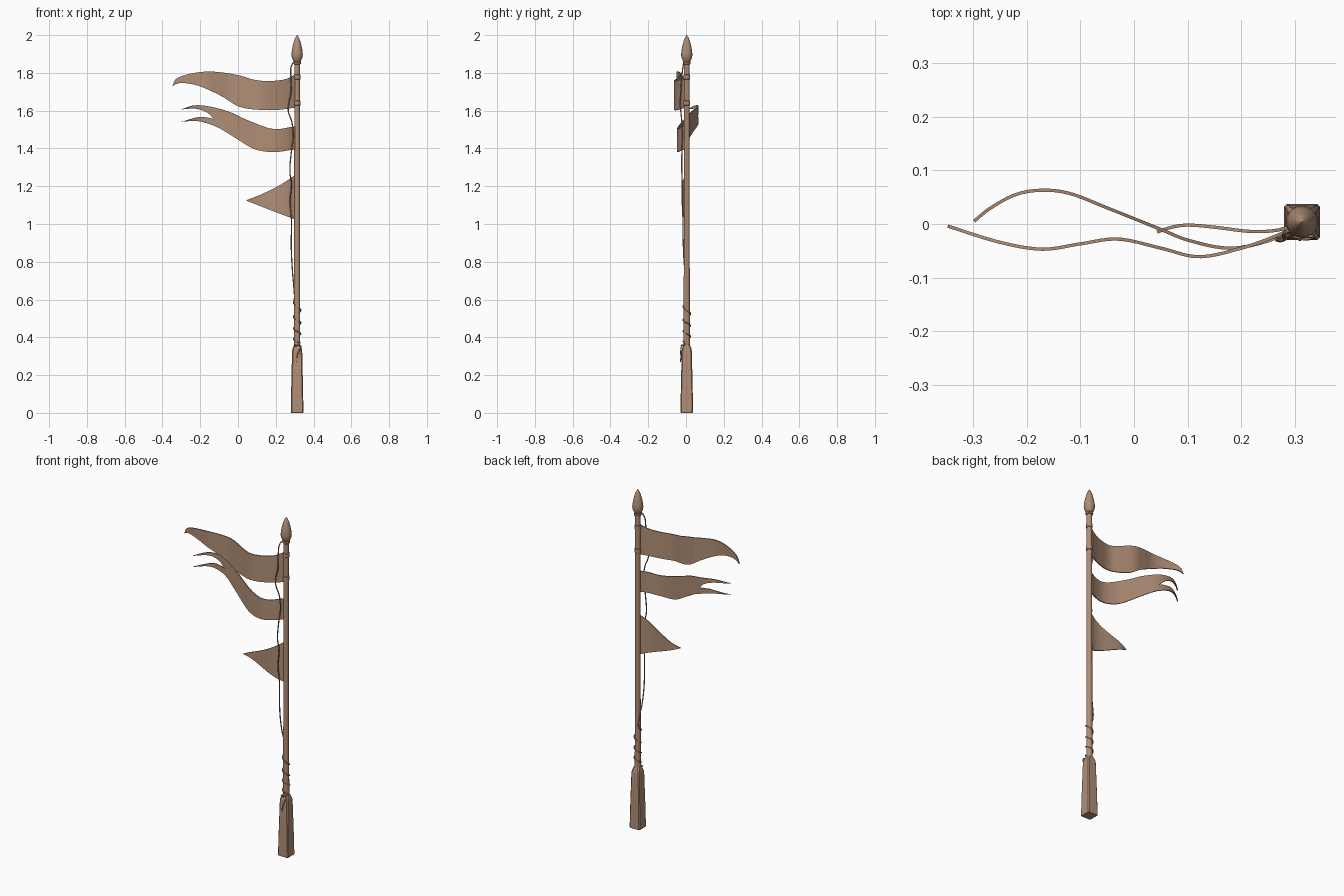
import bpy, bmesh, math
from mathutils import Vector

if "Cube" in bpy.data.objects:
    bpy.data.objects.remove(bpy.data.objects["Cube"])

CX, CY = 0.313, 0.004
mat = bpy.data.materials.new("weathered_tan")
mat.diffuse_color = (0.43, 0.27, 0.18, 1)
mat.use_nodes = True
mat.node_tree.nodes["Principled BSDF"].inputs["Base Color"].default_value = mat.diffuse_color


def finish(obj, angle=35):
    if not obj.data.materials:
        obj.data.materials.append(mat)
    bpy.ops.object.select_all(action='DESELECT')
    bpy.context.view_layer.objects.active = obj
    obj.select_set(True)
    bpy.ops.object.shade_smooth_by_angle(angle=math.radians(angle))
    return obj


def new_object(name, bm):
    bmesh.ops.remove_doubles(bm, verts=bm.verts, dist=1e-5)
    bmesh.ops.recalc_face_normals(bm, faces=bm.faces)
    me = bpy.data.meshes.new(name)
    bm.to_mesh(me)
    bm.free()
    obj = bpy.data.objects.new(name, me)
    bpy.context.collection.objects.link(obj)
    return obj


def loft(name, rings, angle=35):
    bm = bmesh.new()
    loops = [[bm.verts.new(p) for p in r] for r in rings]
    n = len(loops[0])
    for a, b in zip(loops, loops[1:]):
        for i in range(n):
            bm.faces.new((a[i], a[(i + 1) % n], b[(i + 1) % n], b[i]))
    bm.faces.new(loops[0])
    bm.faces.new(loops[-1])
    return finish(new_object(name, bm), angle)


def lathe(name, profile, n=20):
    return loft(name, [[(CX + r * math.cos(2 * math.pi * i / n), CY + r * math.sin(2 * math.pi * i / n), z)
                        for i in range(n)] for r, z in profile])


def smooth(pts, x):
    """Cubic interpolation through points sorted by descending x."""
    def slope(i):
        a, b = pts[max(i - 1, 0)], pts[min(i + 1, len(pts) - 1)]
        return (b[1] - a[1]) / (b[0] - a[0])
    for i in range(len(pts) - 1):
        (x0, y0), (x1, y1) = pts[i], pts[i + 1]
        if x >= x1 - 1e-9:
            break
    h = x1 - x0
    t = (x - x0) / h
    return ((2*t**3 - 3*t**2 + 1) * y0 + (t**3 - 2*t**2 + t) * h * slope(i)
            + (3*t**2 - 2*t**3) * y1 + (t**3 - t**2) * h * slope(i + 1))


def flag(name, wave, bands, cols=48, rows=4):
    """bands: (top edge, bottom edge) pairs, each a list of (x, z)."""
    bm = bmesh.new()
    for top, bottom in bands:
        x0, x1 = top[0][0], top[-1][0]
        prev = None
        for c in range(cols + 1):
            x = x0 + (x1 - x0) * c / cols
            zt, zb, y = smooth(top, x), smooth(bottom, x), smooth(wave, x)
            col = [bm.verts.new((x, y, zt + (zb - zt) * r / rows)) for r in range(rows + 1)]
            if prev:
                for r in range(rows):
                    bm.faces.new((prev[r], col[r], col[r + 1], prev[r + 1]))
            prev = col
    bmesh.ops.dissolve_degenerate(bm, dist=1e-5, edges=bm.edges)
    obj = new_object(name, bm)
    mod = obj.modifiers.new("cloth_thickness", 'SOLIDIFY')
    mod.thickness, mod.offset = 0.006, 0
    bpy.context.view_layer.objects.active = obj
    bpy.ops.object.modifier_apply(modifier=mod.name)
    return finish(obj)


# Square chamfered foot
def octagon(h, c, z):
    k = h - c
    return [(CX + x, CY + y, z) for x, y in
            ((h, -k), (h, k), (k, h), (-k, h), (-h, k), (-h, -k), (-k, -h), (k, -h))]


loft("pole_foot", [octagon(*s) for s in
     ((.031, .005, 0), (.0335, .005, .004), (.0315, .005, .12), (.027, .006, .325),
      (.025, .007, .34), (.017, .007, .36))], 20)

# Pole, finial and flag rings
lathe("pole", [(.0165, .34), (.0155, 1.0), (.015, 1.87)])
lathe("finial", [(.015, 1.845), (.020, 1.848), (.021, 1.856), (.018, 1.861), (.022, 1.868), (.028, 1.882),
                 (.030, 1.897), (.028, 1.918), (.023, 1.945), (.016, 1.970), (.008, 1.990), (.001, 2.0)])
for i, z in enumerate((1.778, 1.64)):
    lathe(f"flag_ring_{i + 1}", [(.015, z - .013), (.018, z - .011), (.018, z + .011), (.015, z + .013)])

# Long pointed streamer
flag("streamer_top",
     [(.302, -.003), (.27, -.02), (.2, -.045), (.12, -.061), (.05, -.045), (-.03, -.028),
      (-.1, -.037), (-.17, -.047), (-.25, -.034), (-.347, -.004)],
     [([(.302, 1.79), (.25, 1.766), (.155, 1.757), (.08, 1.765), (0, 1.788), (-.09, 1.803), (-.167, 1.807),
        (-.25, 1.796), (-.31, 1.778), (-.335, 1.76), (-.347, 1.73)],
       [(.302, 1.616), (.22, 1.605), (.14, 1.603), (.01, 1.62), (-.087, 1.677), (-.204, 1.73),
        (-.283, 1.746), (-.325, 1.743), (-.347, 1.73)])])

# Swallow-tailed streamer, two bands joined up to the notch
notch = (-.125, 1.556)
shaft = [(.302, 1.456), (.19, 1.442), (.07, 1.472), (-.03, 1.52), notch]
wave2 = [(.302, -.003), (.26, -.028), (.18, -.045), (.1, -.03), (.05, -.01), (-.05, .03),
         (-.12, .057), (-.17, .063), (-.22, .055), (-.27, .028), (-.298, .005)]
top2 = [(.302, 1.517), (.19, 1.503), (.06, 1.545), (-.045, 1.593), (-.15, 1.622), (-.23, 1.628), (-.298, 1.607)]
low2 = [(.302, 1.395), (.19, 1.381), (.087, 1.397), (-.02, 1.46), (-.1, 1.508), (-.18, 1.538),
        (-.23, 1.546), (-.298, 1.541)]
flag("streamer_swallowtail", wave2,
     [(top2, shaft + [(-.16, 1.588), (-.22, 1.61), (-.298, 1.607)]),
      (shaft + [(-.16, 1.563), (-.205, 1.567), (-.298, 1.541)], low2)])

# Small triangular pennant
flag("pennant",
     [(.302, .0), (.27, -.011), (.22, -.014), (.15, -.006), (.1, -.002), (.07, -.006), (.043, -.015)],
     [([(.302, 1.257), (.22, 1.205), (.13, 1.16), (.043, 1.125)],
       [(.302, 1.025), (.22, 1.055), (.13, 1.09), (.043, 1.125)])], 24)

# Slack rope, coiled round the pole bottom and hanging over the foot
pts = [(.300, -.010, 1.86), (.286, -.014, 1.845), (.279, -.022, 1.78), (.281, -.028, 1.70), (.270, -.031, 1.64),
       (.266, -.028, 1.60), (.285, -.022, 1.54), (.292, -.020, 1.46), (.281, -.022, 1.37), (.275, -.022, 1.27),
       (.283, -.020, 1.22), (.276, -.020, 1.12), (.283, -.016, 1.02), (.282, -.014, .88), (.289, -.004, .74),
       (.296, .012, .66)]
for i in range(29):
    a = math.radians(140 - i * 45 * -1)
    z = .60 - .23 * (i / 28) ** .8
    pts.append((CX + .0195 * math.cos(a), CY + .0195 * math.sin(a), z))
pts += [(.298, -.021, .355), (.330, -.023, .357), (.322, -.028, .325), (.312, -.027, .30), (.309, -.029, .27)]
cu = bpy.data.curves.new("rope", 'CURVE')
cu.dimensions = '3D'
cu.bevel_depth, cu.bevel_resolution, cu.resolution_u = .0033, 1, 5
cu.use_fill_caps = True
sp = cu.splines.new('BEZIER')
sp.bezier_points.add(len(pts) - 1)
for bp, p in zip(sp.bezier_points, pts):
    bp.co = Vector(p)
    bp.handle_left_type = bp.handle_right_type = 'AUTO'
rope = bpy.data.objects.new("rope", cu)
bpy.context.collection.objects.link(rope)
bpy.ops.object.select_all(action='DESELECT')
rope.select_set(True)
bpy.context.view_layer.objects.active = rope
bpy.ops.object.convert(target='MESH')
finish(bpy.context.view_layer.objects.active, 60)
